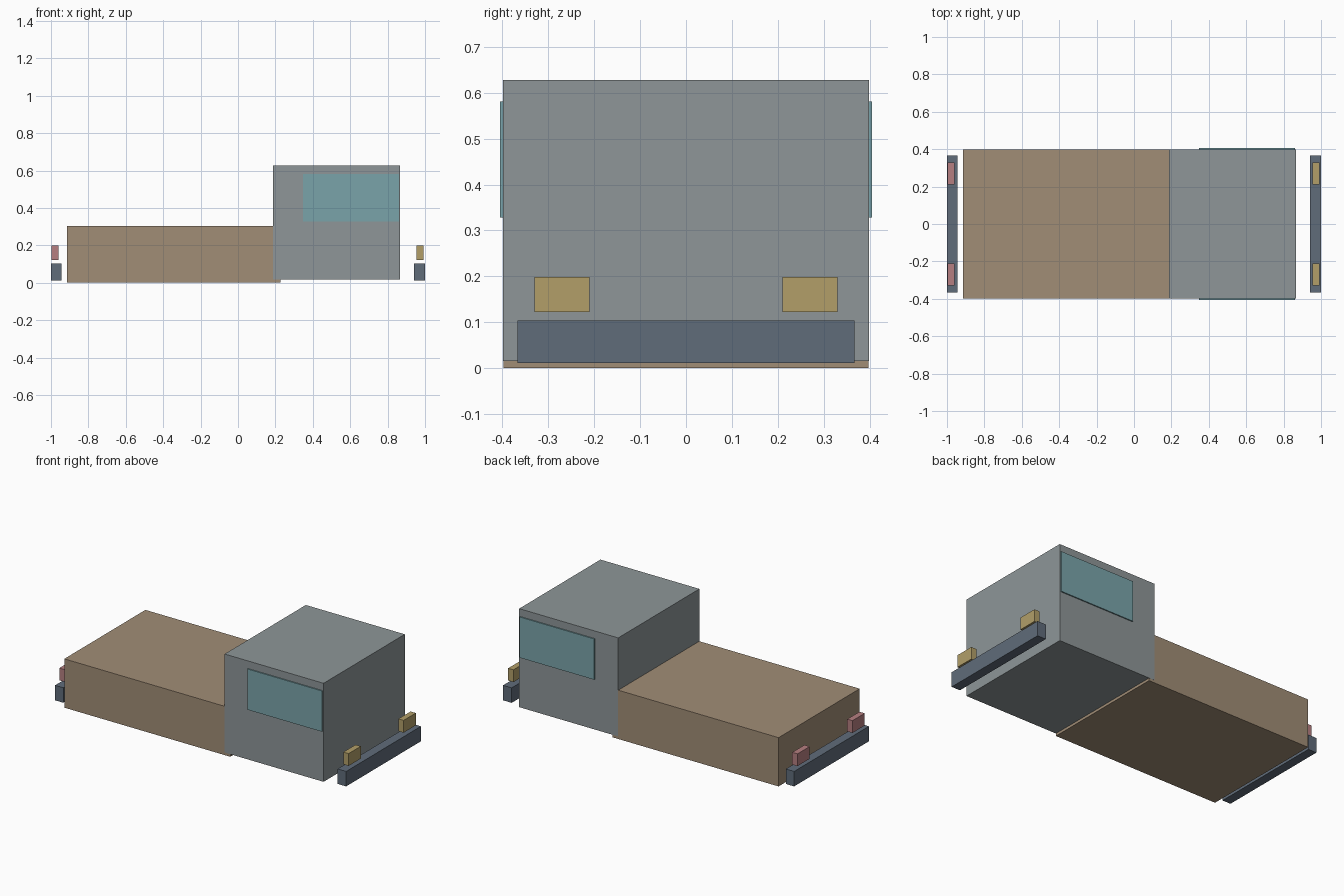
import bpy

if "Cube" in bpy.data.objects:
    bpy.data.objects.remove(bpy.data.objects["Cube"])


def material(name, r, g, b):
    def lin(c):
        c /= 255
        return c / 12.92 if c <= 0.04045 else ((c + 0.055) / 1.055) ** 2.4
    m = bpy.data.materials.new(name)
    m.diffuse_color = (lin(r), lin(g), lin(b), 1)
    m.use_nodes = True
    m.node_tree.nodes["Principled BSDF"].inputs["Base Color"].default_value = m.diffuse_color
    return m


def box(name, mat, x, y, z):
    """Box given by its (min, max) range on each axis."""
    ranges = (x, y, z)
    bpy.ops.mesh.primitive_cube_add(size=1)
    o = bpy.context.object
    o.name = name
    o.data.materials.append(mat)
    for v in o.data.vertices:
        v.co = [a + (c + 0.5) * (b - a) for c, (a, b) in zip(v.co, ranges)]
    return o


brown = material("cargo brown", 161, 141, 118)
grey = material("cab grey", 142, 150, 152)
teal = material("window teal", 122, 164, 170)
slate = material("bumper slate", 96, 108, 122)
amber = material("headlight amber", 178, 159, 105)
red = material("tail light red", 182, 127, 129)

# Main body: low cargo bed and taller cab, cab overlapping the bed end
box("cargo_bed", brown, (-0.915, 0.226), (-0.398, 0.398), (0, 0.303))
box("cab", grey, (0.187, 0.867), (-0.3985, 0.3985), (0.016, 0.628))

# Thin side windows
for side, s in (("right", -1), ("left", 1)):
    y = sorted((s * 0.397, s * 0.4055))
    box("side_window_" + side, teal, (0.348, 0.861), y, (0.328, 0.581))

# Bumpers
box("front_bumper", slate, (0.941, 1.0), (-0.367, 0.367), (0.011, 0.104))
box("rear_bumper", slate, (-1.0, -0.943), (-0.367, 0.367), (0.011, 0.104))

# Lamps above the bumpers
for side, s in (("right", -1), ("left", 1)):
    y = sorted((s * 0.21, s * 0.33))
    box("headlight_" + side, amber, (0.955, 0.991), y, (0.122, 0.198))
    box("tail_light_" + side, red, (-0.997, -0.961), y, (0.122, 0.198))
